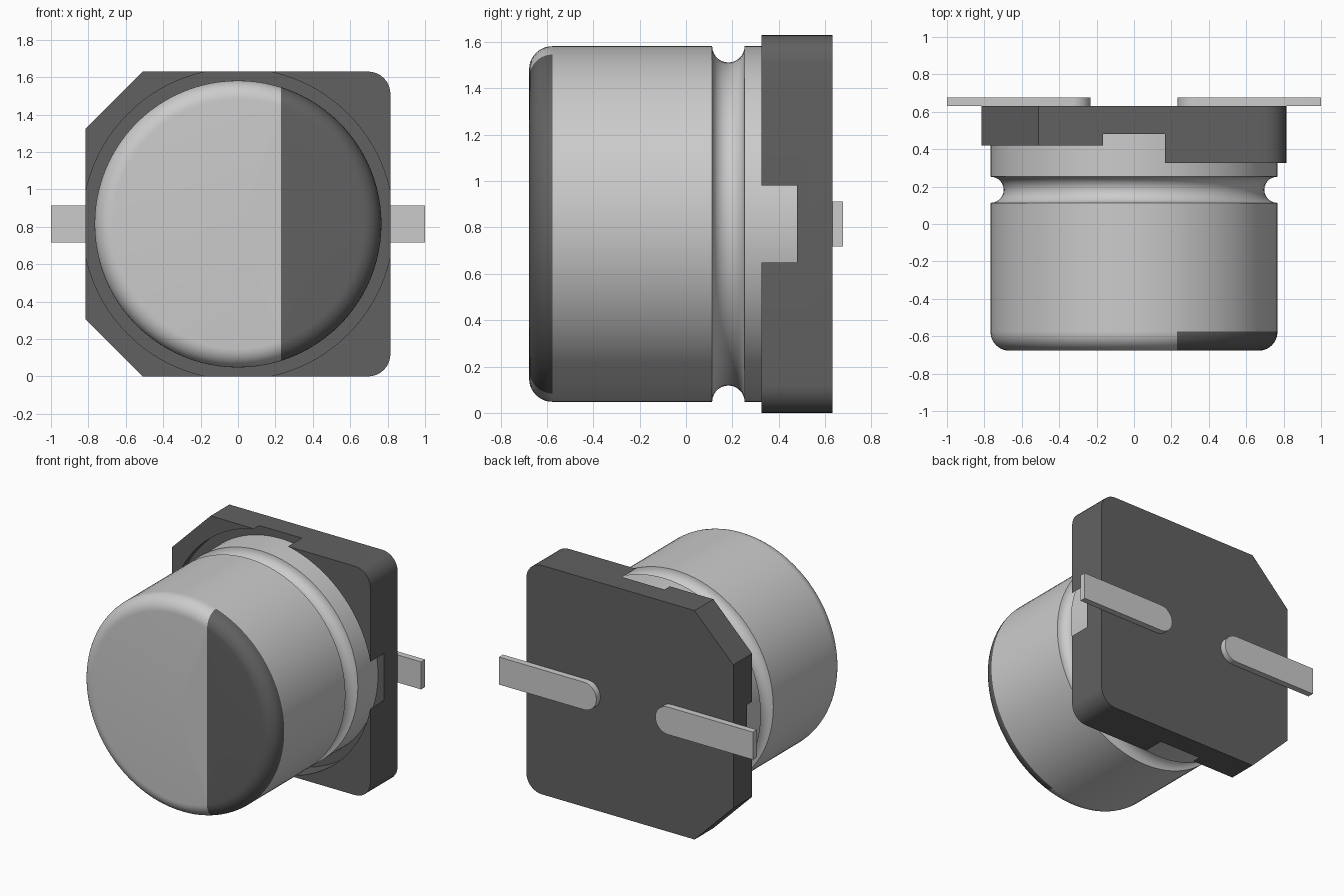
import bpy, bmesh
from math import sin, cos, pi, radians

if "Cube" in bpy.data.objects:
    bpy.data.objects.remove(bpy.data.objects["Cube"])

ZC = 0.815    # height of the can axis
H = 0.815     # half width of the square base
MARK_X, MARK_Y = 0.23, -0.575


def arc(cx, cy, r, a0, a1, n):
    """Points on a circular arc, angles in degrees."""
    return [(cx + r * cos(radians(a0 + (a1 - a0) * i / n)),
             cy + r * sin(radians(a0 + (a1 - a0) * i / n))) for i in range(n + 1)]


def finish(bm, name, material=None):
    me = bpy.data.meshes.new(name)
    bm.to_mesh(me)
    bm.free()
    ob = bpy.data.objects.new(name, me)
    bpy.context.collection.objects.link(ob)
    if material:
        me.materials.append(material)
    return ob


def smooth(ob):
    bpy.ops.object.select_all(action='DESELECT')
    ob.select_set(True)
    bpy.context.view_layer.objects.active = ob
    bpy.ops.object.shade_smooth_by_angle(angle=radians(30))


def prism(name, outline, y0, y1, material=None):
    """Extrude an (x, z) outline, centred on the can axis, along y."""
    bm = bmesh.new()
    face = bm.faces.new([bm.verts.new((x, y0, z + ZC)) for x, z in outline])
    ext = bmesh.ops.extrude_face_region(bm, geom=[face])
    moved = [v for v in ext['geom'] if isinstance(v, bmesh.types.BMVert)]
    bmesh.ops.translate(bm, verts=moved, vec=(0, y1 - y0, 0))
    bmesh.ops.recalc_face_normals(bm, faces=bm.faces)
    return finish(bm, name, material)


def revolve(profile):
    """Spin a (radius, y) profile around the can axis."""
    bm = bmesh.new()
    vs = [bm.verts.new((r, y, ZC)) for r, y in profile]
    es = [bm.edges.new(p) for p in zip(vs, vs[1:])]
    bmesh.ops.spin(bm, geom=vs + es, cent=(0, 0, ZC), axis=(0, 1, 0),
                   angle=2 * pi, steps=96)
    bmesh.ops.remove_doubles(bm, verts=bm.verts, dist=1e-4)
    bmesh.ops.recalc_face_normals(bm, faces=bm.faces)
    return bm


def in_mark(f):
    c = f.calc_center_median()
    return c.y < MARK_Y and c.x > MARK_X


dark = bpy.data.materials.new("dark_plastic")
dark.diffuse_color = (0.12, 0.12, 0.12, 1)
dark.use_nodes = True
dark.node_tree.nodes["Principled BSDF"].inputs["Base Color"].default_value = dark.diffuse_color

# Can profile: flat front, rounded rim, straight wall, crimp groove, back
R = 0.767
can_profile = ([(0, -0.677)] + arc(R - 0.1, -0.577, 0.1, -90, 0, 10)
               + [(R, MARK_Y)]
               + arc(R, 0.183, 0.07, 270, 90, 14)
               + [(R, 0.48), (0, 0.48)])

# Can and its dark polarity mark share one profile, split along x = MARK_X
for name, is_mark, mat in (("can", False, None), ("polarity_mark", True, dark)):
    bm = revolve(can_profile)
    cap = [f for f in bm.faces if f.calc_center_median().y < MARK_Y]
    geom = cap + list({e for f in cap for e in f.edges}) + list({v for f in cap for v in f.verts})
    bmesh.ops.bisect_plane(bm, geom=geom, dist=1e-5, plane_co=(MARK_X, 0, 0), plane_no=(1, 0, 0))
    drop = [f for f in bm.faces if in_mark(f) != is_mark]
    bmesh.ops.delete(bm, geom=drop, context='FACES')
    smooth(finish(bm, name, mat))

# Base: two rounded corners on the right, two chamfers on the left
C, F = 0.305, 0.12
outline = (arc(H - F, -H + F, F, -90, 0, 8) + arc(H - F, H - F, F, 0, 90, 8)
           + [(-H + C, H), (-H, H - C), (-H, -H + C), (-H + C, -H)])
base = prism("base", outline, 0.325, 0.632, dark)

# Round seat recess and the lower step of the left corners
cutters = [prism("seat_cutter", arc(0, 0, 0.832, 0, 360, 128)[:-1], 0.1, 0.48),
           prism("step_cutter", [(-1, -1), (0, -1), (0, 1), (-1, 1)], 0.1, 0.42)]
bpy.context.view_layer.objects.active = base
for cutter in cutters:
    cutter.hide_render = True
    mod = base.modifiers.new("cut", 'BOOLEAN')
    mod.operation, mod.solver, mod.object = 'DIFFERENCE', 'EXACT', cutter
    bpy.ops.object.modifier_apply(modifier=mod.name)
    bpy.data.objects.remove(cutter)
smooth(base)

# Flat leads with round inner ends
for side, s in (("left", -1), ("right", 1)):
    w = 0.098
    pts = arc(0.232 + w, 0, w, 90, 270, 16) + [(1, -w), (1, w)]
    smooth(prism(side + "_lead", [(s * x, z) for x, z in pts], 0.632, 0.677))
